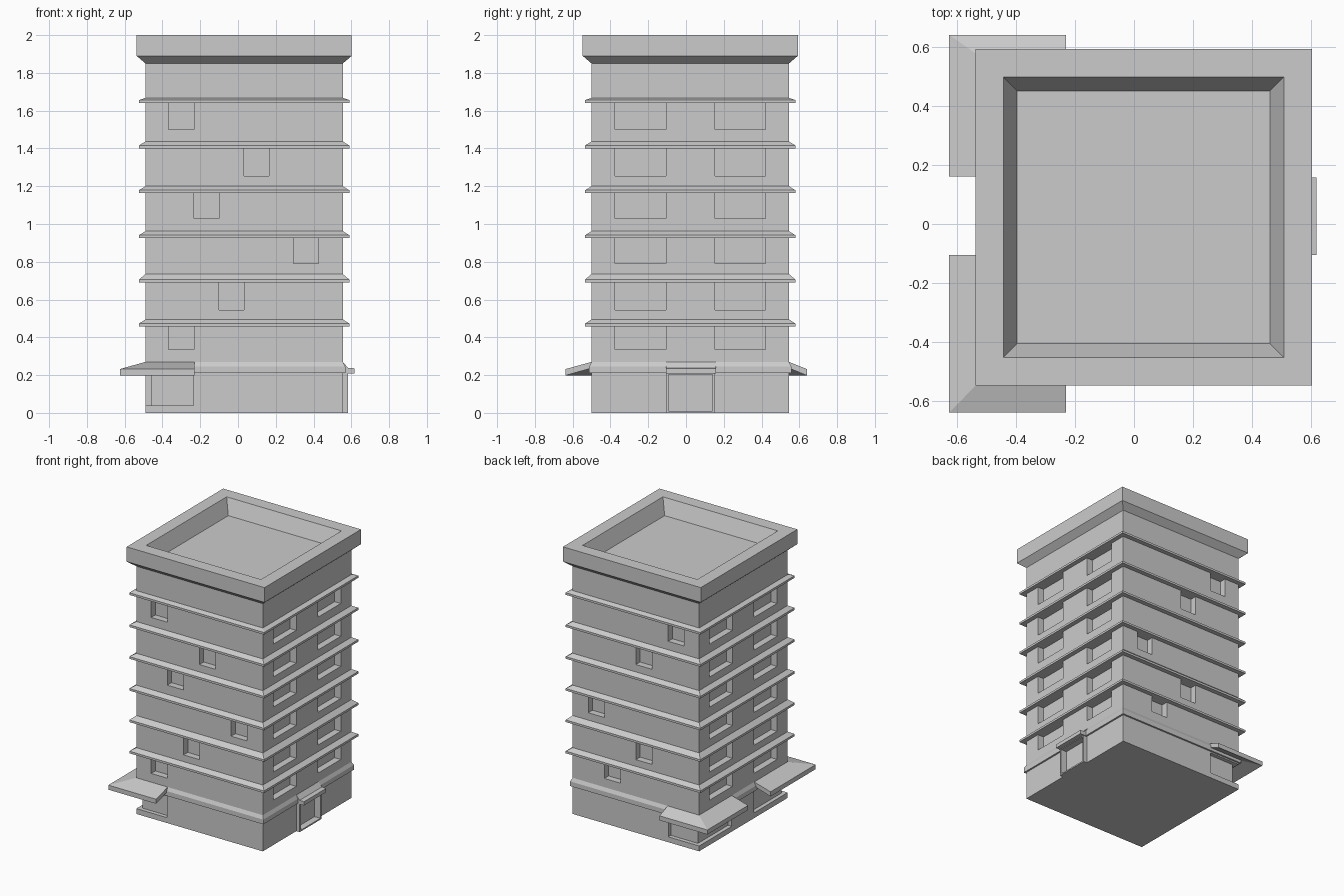
import bpy, bmesh

if "Cube" in bpy.data.objects:
    bpy.data.objects.remove(bpy.data.objects["Cube"])

X0, X1, Y0, Y1 = -0.49, 0.555, -0.50, 0.545   # wall footprint


def make(name, verts, faces):
    bm = bmesh.new()
    vs = [bm.verts.new(v) for v in verts]
    for f in faces:
        bm.faces.new([vs[i] for i in f])
    bmesh.ops.recalc_face_normals(bm, faces=bm.faces)
    me = bpy.data.meshes.new(name)
    bm.to_mesh(me)
    bm.free()
    ob = bpy.data.objects.new(name, me)
    bpy.context.collection.objects.link(ob)
    return ob


def loft(sections, caps=True):
    """Faces joining consecutive closed sections of four points."""
    n = len(sections)
    verts = [p for s in sections for p in s]
    faces = [(4*i+j, 4*i+(j+1) % 4, 4*i+4+(j+1) % 4, 4*i+4+j)
             for i in range(n-1) for j in range(4)]
    if caps:
        faces += [(3, 2, 1, 0), tuple(range(4*n-4, 4*n))]
    return verts, faces


def rect(off, z):
    return [(X0-off, Y0-off, z), (X1+off, Y0-off, z),
            (X1+off, Y1+off, z), (X0-off, Y1+off, z)]


def box_data(a, b):
    (x0, y0, z0), (x1, y1, z1) = a, b
    return loft([[(x0, y0, z), (x1, y0, z), (x1, y1, z), (x0, y1, z)] for z in (z0, z1)])


def cut(ob, boxes):
    verts, faces = [], []
    for a, b in boxes:
        v, f = box_data(a, b)
        faces += [tuple(i+len(verts) for i in q) for q in f]
        verts += v
    cutter = make("cutter", verts, faces)
    cutter.hide_render = True
    m = ob.modifiers.new("openings", 'BOOLEAN')
    m.object, m.operation, m.solver = cutter, 'DIFFERENCE', 'EXACT'
    m.use_self = True
    bpy.context.view_layer.objects.active = ob
    bpy.ops.object.modifier_apply(modifier=m.name)
    bpy.data.objects.remove(cutter)


# tower walls with flared parapet and sunken roof
tower = make("tower", *loft([rect(o, z) for o, z in [
    (0, 0), (0, 1.85), (0.047, 1.89), (0.047, 2.0), (-0.048, 2.0), (-0.095, 1.89)]]))

# windows: sill, head, ledge top per floor, from the top down
floors = [(1.50, 1.64, 1.668), (1.255, 1.40, 1.437), (1.03, 1.163, 1.20),
          (0.79, 0.925, 0.962), (0.545, 0.69, 0.735), (0.335, 0.457, 0.495)]
front_x = [-0.367, 0.032, -0.234, 0.293, -0.10, -0.367]
back_x = [-0.367, -0.10, None, 0.293, -0.10, 0.16]
D, W, E = 0.05, 0.133, 0.1
openings = []
for (sill, head, _), fx, bx in zip(floors, front_x, back_x):
    openings.append(((fx, Y0-E, sill), (fx+W, Y0+D, head)))
    if bx is not None:
        openings.append(((bx, Y1-D, sill), (bx+W, Y1+E, head)))
    for y0, y1 in ((-0.375, -0.105), (0.153, 0.42)):
        openings.append(((X1-D, y0, sill), (X1+E, y1, head)))
        openings.append(((X0-E, y0, sill), (X0+D, y1, head)))
cut(tower, openings)

# corner glazing recesses under the canopies
N = 0.03
cut(tower, [((X0-E, Y0-E, 0.04), (-0.235, Y0+N, 0.2)),
            ((X0-E, Y1-N, 0.04), (-0.235, Y1+E, 0.2))])
cut(tower, [((X0-E, Y0-E, 0.04), (X0+N, -0.105, 0.2)),
            ((X0-E, 0.16, 0.04), (X0+N, Y1+E, 0.2))])

# sloped ledges over each floor
for i, (_, head, top) in enumerate(floors):
    make(f"ledge_{i+1}", *loft([rect(0, head), rect(0.034, head),
                                rect(0.034, head+0.016), rect(0, top)], caps=False))
make("base_band", *loft([rect(0, 0.21), rect(0.013, 0.21),
                         rect(0.013, 0.245), rect(0, 0.27)], caps=False))


# L-shaped canopies around the two left corners
def canopy(name, wall_y, out_y, end_y):
    def section(wall, out):
        return [(*wall, 0.27), (*out, 0.232), (*out, 0.198), (*wall, 0.237)]
    return make(name, *loft([
        section((-0.23, wall_y), (-0.23, out_y)),
        section((X0, wall_y), (-0.625, out_y)),
        section((X0, end_y), (-0.625, end_y))]))


canopy("front_canopy", Y0, -0.638, -0.105)
canopy("back_canopy", Y1, 0.64, 0.16)

# side entrance: frame, recess and hood
frame = make("door_frame", *box_data((X1-0.01, -0.105, 0), (0.583, 0.152, 0.215)))
door_hole = [((0.535, -0.092, 0.01), (0.7, 0.14, 0.203))]
cut(frame, door_hole)
cut(tower, door_hole)
hood = [(X1, 0.27), (0.583, 0.238), (0.618, 0.236), (0.618, 0.208), (X1, 0.208)]
make("door_hood", [(x, y, z) for y in (-0.105, 0.158) for x, z in hood],
     [(0, 1, 2, 3, 4), (9, 8, 7, 6, 5)] + [(i, (i+1) % 5, 5+(i+1) % 5, 5+i) for i in range(5)])
